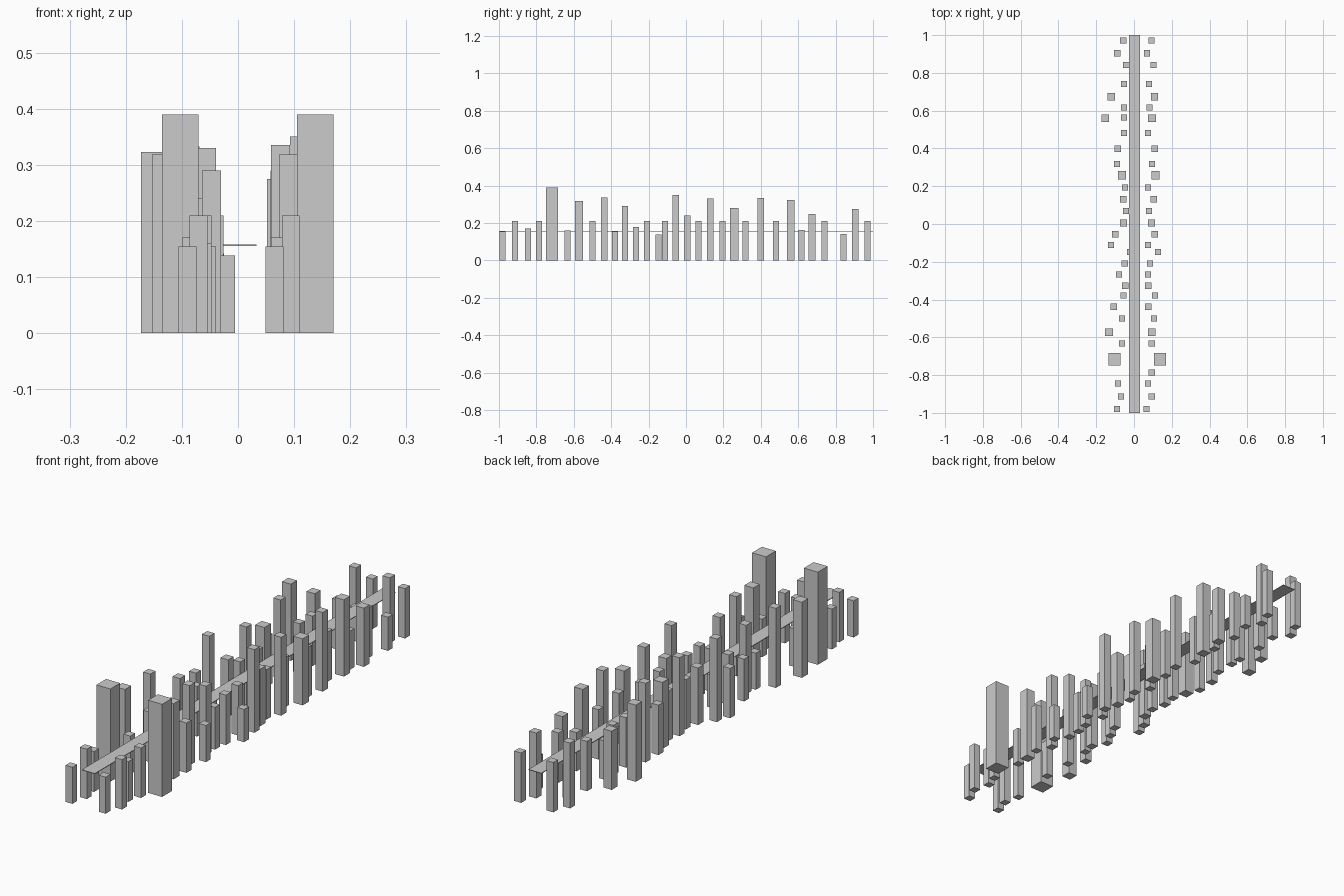
import bpy
import bmesh
from mathutils import Matrix, Vector

STD_W, STD_H = 0.032, 0.21   # usual tower width and height


def box(name, x, y, z0, sx, sy, h):
    bm = bmesh.new()
    m = Matrix.Translation((x, y, z0 + h / 2)) @ Matrix.Diagonal(Vector((sx, sy, h, 1)))
    bmesh.ops.create_cube(bm, size=1, matrix=m)
    mesh = bpy.data.meshes.new(name)
    bm.to_mesh(mesh)
    bm.free()
    ob = bpy.data.objects.new(name, mesh)
    bpy.context.collection.objects.link(ob)
    return ob


# Facing tower pairs along the walkway: y, left x, right x, [height, [width]]
south = [
    (-.980, -.090, .065, .154), (-.913, -.070, .094), (-.844, -.084, .075, .17),
    (-.716, -.103, .138, .39, .065), (-.633, -.063, .094, .16),
    (-.573, -.132, .094, .318, .042), (-.501, -.063, .106), (-.437, -.107, .076, .335, .034),
    (-.379, -.055, .111, .154), (-.326, -.047, .075, .29, .034), (-.267, -.079, .075, .178),
    (-.209, -.049, .085), (-.148, -.021, .127, .138), (-.112, -.122, .075),
    (-.055, -.100, .110, .35, .034),
]
north = [
    (.006, -.055, .093, .24, .036), (.068, -.042, .080), (.130, -.056, .105, .33, .034),
    (.194, -.047, .075), (.258, -.064, .114, .28, .043), (.317, -.089, .095),
    (.399, -.086, .110, .333, .034), (.481, -.053, .075), (.560, -.152, .095, .323, .041),
    (.617, -.053, .083, .163), (.674, -.120, .109, .247, .038), (.741, -.053, .080),
    (.842, -.041, .104, .142), (.904, -.088, .069, .275, .034), (.971, -.057, .093),
]
for i, (y, xl, xr, *rest) in enumerate(south + north, 1):
    h = rest[0] if rest else STD_H
    w = rest[1] if len(rest) > 1 else STD_W
    box(f"left_tower_{i:02d}", xl, y, 0, w, w, h)
    box(f"right_tower_{i:02d}", xr, y, 0, w, w, h)

# Two towers without a facing partner
box("single_left_tower", -.053, .565, 0, STD_W, STD_W, STD_H)
box("single_right_tower", .094, -.786, 0, STD_W, STD_W, STD_H)

# Thin raised walkway running the full length between the rows
box("walkway", .003, 0, .155, .06, 2.0, .003)
